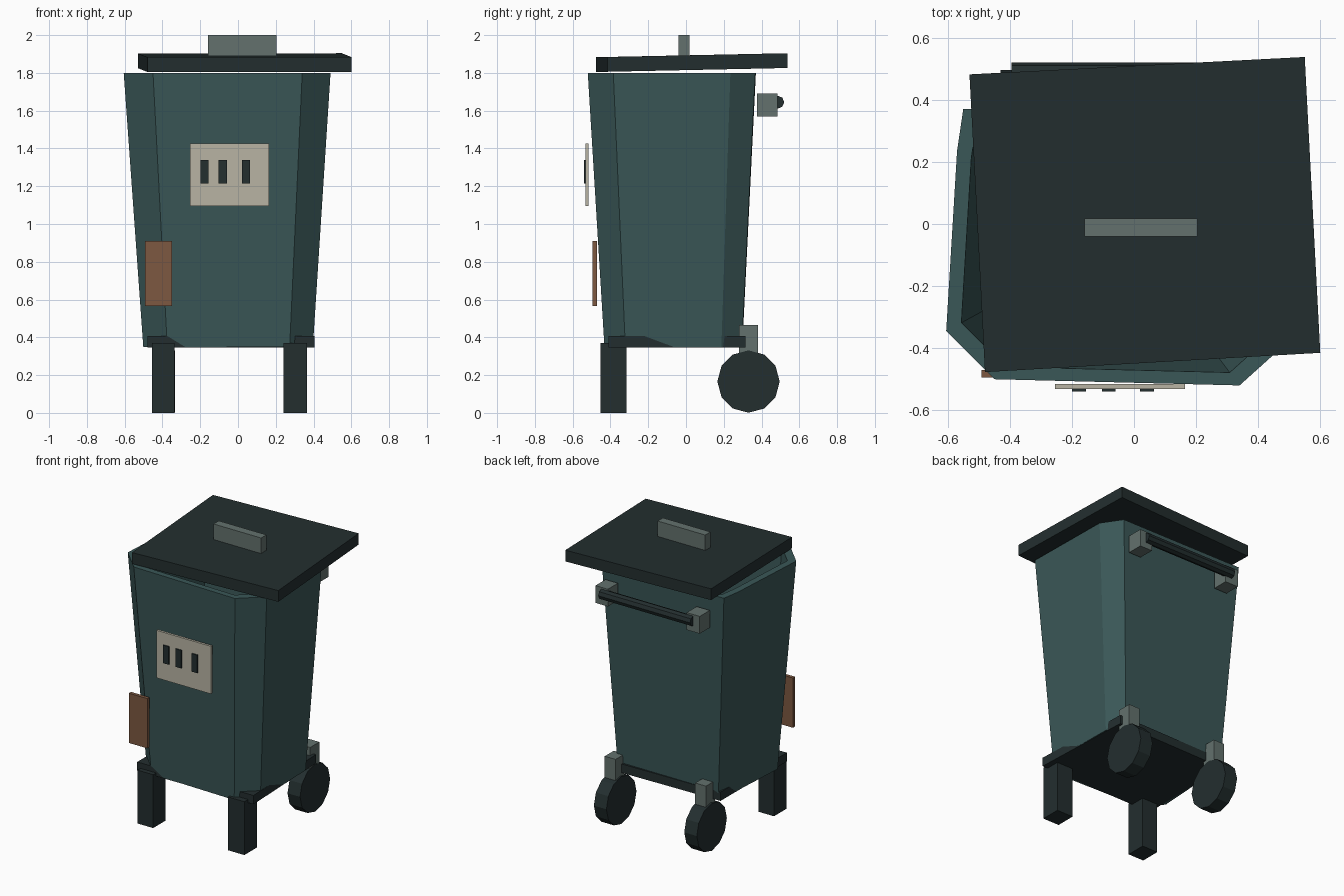
import bpy, bmesh, math

if "Cube" in bpy.data.objects:
    bpy.data.objects.remove(bpy.data.objects["Cube"])


def colour(name, r, g, b):
    """Make a flat material from 0-255 display values."""
    m = bpy.data.materials.new(name)
    lin = [((c / 255 + 0.055) / 1.055) ** 2.4 for c in (r, g, b)]
    m.diffuse_color = (*lin, 1)
    m.use_nodes = True
    m.node_tree.nodes["Principled BSDF"].inputs["Base Color"].default_value = m.diffuse_color
    return m


TEAL = colour("dark teal", 58, 87, 87)
DARK = colour("charcoal green", 35, 46, 47)
GREY = colour("metal grey", 99, 113, 109)
CREAM = colour("cream", 184, 180, 164)
RUST = colour("rust brown", 125, 88, 65)


def loft(name, rings, mat):
    """Join matching rings of points and cap both ends."""
    bm = bmesh.new()
    vr = [[bm.verts.new(p) for p in ring] for ring in rings]
    n = len(vr[0])
    for a, b in zip(vr, vr[1:]):
        for i in range(n):
            j = (i + 1) % n
            bm.faces.new((a[i], a[j], b[j], b[i]))
    bm.faces.new(vr[0][::-1])
    bm.faces.new(vr[-1])
    bmesh.ops.recalc_face_normals(bm, faces=bm.faces)
    me = bpy.data.meshes.new(name)
    bm.to_mesh(me)
    bm.free()
    me.materials.append(mat)
    ob = bpy.data.objects.new(name, me)
    bpy.context.collection.objects.link(ob)
    return ob


def box(name, x, y, z, mat):
    """Box from (min, max) ranges."""
    quad = [(x[0], y[0]), (x[1], y[0]), (x[1], y[1]), (x[0], y[1])]
    return loft(name, [[(*p, h) for p in quad] for h in z], mat)


def rod(name, x, y, z, r, sides, mat):
    """Prism lying along x."""
    angles = [2 * math.pi * i / sides for i in range(sides)]
    return loft(name, [[(h, y + r * math.cos(a), z + r * math.sin(a))
                        for a in angles] for h in x], mat)


# Tapered, open-topped bin body with cut corners
RIM = [(-0.45, -0.50), (0.34, -0.52), (0.49, -0.385), (0.48, 0.235),
       (0.39, 0.367), (-0.55, 0.37), (-0.57, 0.235), (-0.605, -0.345)]


def ring(scale, z):
    return [(-0.03 + (x + 0.03) * scale, -0.03 + (y + 0.03) * scale, z)
            for x, y in RIM]


loft("bin_body", [ring(0.82, 0.35), ring(1, 1.8), ring(0.915, 1.8),
                  ring(0.75, 0.43)], TEAL)

# Base slab whose corners poke past the body
BASE = [(-0.48, -0.42), (0.406, -0.41), (0.377, 0.315), (-0.475, 0.30)]
loft("base_slab", [[(x, y, z) for x, y in BASE] for z in (0.347, 0.408)], DARK)

# Skewed, slightly tilted lid
LID = [(-0.48, -0.477, 1.883), (0.60, -0.415, 1.884),
       (0.55, 0.538, 1.904), (-0.53, 0.482, 1.903)]
loft("lid", [[(x, y, z - 0.078) for x, y, z in LID], LID], DARK)
box("lid_grip", (-0.16, 0.205), (-0.04, 0.018), (1.885, 2.0), GREY)

# Front legs
for side, x in (("left", (-0.455, -0.335)), ("right", (0.24, 0.365))):
    box("front_leg_" + side, x, (-0.452, -0.315), (0, 0.37), DARK)

# Rear wheels and their brackets
for side, cx in (("left", -0.382), ("right", 0.312)):
    rod("wheel_" + side, (cx - 0.048, cx + 0.048), 0.331, 0.166, 0.165, 12, DARK)
    box("wheel_bracket_" + side, (cx - 0.037, cx + 0.046), (0.28, 0.38),
        (0.27, 0.465), GREY)

# Rear push handle
for side, x in (("left", (-0.445, -0.345)), ("right", (0.26, 0.355))):
    box("handle_post_" + side, x, (0.375, 0.485), (1.57, 1.69), GREY)
rod("handle_bar", (-0.395, 0.31), 0.486, 1.645, 0.034, 8, DARK)

# Front panel with three slots
box("front_panel", (-0.255, 0.165), (-0.532, -0.515), (1.095, 1.425), CREAM)
for i, x in enumerate((-0.177, -0.081, 0.042)):
    box(f"panel_slot_{i + 1}", (x - 0.022, x + 0.022), (-0.54, -0.531),
        (1.215, 1.34), DARK)

# Patch at the lower front corner
box("rust_patch", (-0.492, -0.35), (-0.494, -0.47), (0.565, 0.91), RUST)
